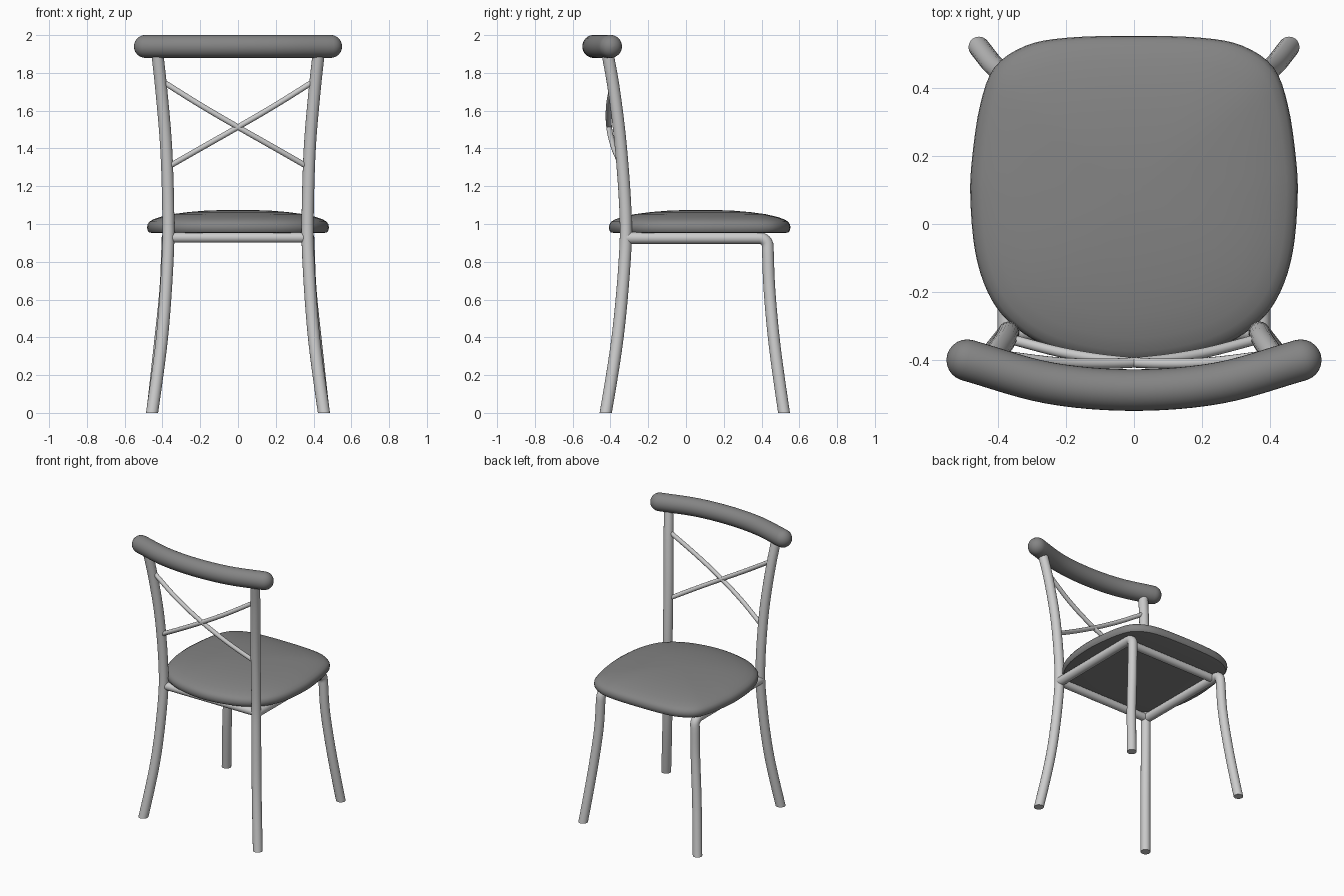
import bpy, bmesh, math
from mathutils import Vector

if "Cube" in bpy.data.objects:
    bpy.data.objects.remove(bpy.data.objects["Cube"])

dark = bpy.data.materials.new("dark_padding")
dark.diffuse_color = (0.23, 0.23, 0.23, 1)
dark.use_nodes = True
dark.node_tree.nodes["Principled BSDF"].inputs["Base Color"].default_value = dark.diffuse_color


def smooth_path(pts, steps=6, closed=False):
    """Catmull-Rom interpolation through the points."""
    p = [Vector(q) for q in pts]
    n = len(p)
    if closed:
        get = lambda i: p[i % n]
    else:
        ext = [2 * p[0] - p[1]] + p + [2 * p[-1] - p[-2]]
        get = lambda i: ext[i + 1]
    out = []
    for i in range(n if closed else n - 1):
        a, b, c, d = (get(i + k) for k in (-1, 0, 1, 2))
        for s in range(steps):
            t = s / steps
            out.append(0.5 * (2 * b + (c - a) * t + (2 * a - 5 * b + 4 * c - d) * t ** 2
                              + (3 * b - a - 3 * c + d) * t ** 3))
    return out if closed else out + [p[-1]]


def finish(name, bm):
    bmesh.ops.recalc_face_normals(bm, faces=bm.faces[:])
    me = bpy.data.meshes.new(name)
    bm.to_mesh(me)
    bm.free()
    ob = bpy.data.objects.new(name, me)
    bpy.context.collection.objects.link(ob)
    bpy.ops.object.select_all(action='DESELECT')
    ob.select_set(True)
    bpy.context.view_layer.objects.active = ob
    bpy.ops.object.shade_smooth_by_angle(angle=math.radians(40))
    return ob


def loft(bm, rings):
    """Skin a list of vertex rings."""
    n = len(rings[0])
    for a, b in zip(rings, rings[1:]):
        for i in range(n):
            j = (i + 1) % n
            bm.faces.new((a[i], a[j], b[j], b[i]))
    bm.faces.new(rings[0])
    bm.faces.new(rings[-1])


def tube(name, path, r, sides=20, round_ends=False, floor_cut=False):
    path = [Vector(p) for p in path]
    radii = [r] * len(path)
    if round_ends:
        angles = [math.radians(a) for a in (15, 30, 45, 60, 75, 88)]
        d0 = (path[0] - path[1]).normalized()
        d1 = (path[-1] - path[-2]).normalized()
        head = [path[0] + d0 * r * math.sin(a) for a in reversed(angles)]
        tail = [path[-1] + d1 * r * math.sin(a) for a in angles]
        caps = [r * math.cos(a) for a in angles]
        path, radii = head + path + tail, caps[::-1] + radii + caps
    bm = bmesh.new()
    rings, u = [], None
    for i, p in enumerate(path):
        t = (path[min(i + 1, len(path) - 1)] - path[max(i - 1, 0)]).normalized()
        if u is None:
            u = t.orthogonal()
        u = (u - t * u.dot(t)).normalized()
        v = t.cross(u)
        rings.append([bm.verts.new(p + radii[i] * (math.cos(a) * u + math.sin(a) * v))
                      for a in (2 * math.pi * k / sides for k in range(sides))])
    loft(bm, rings)
    if floor_cut:
        geom = bm.verts[:] + bm.edges[:] + bm.faces[:]
        res = bmesh.ops.bisect_plane(bm, geom=geom, plane_co=(0, 0, 0), plane_no=(0, 0, 1),
                                     clear_inner=True)
        edges = [e for e in res['geom_cut'] if isinstance(e, bmesh.types.BMEdge)]
        bmesh.ops.edgeloop_fill(bm, edges=edges)
    return finish(name, bm)


# Legs: one pair runs up into the backrest, the other bends into the side rails
for side, s in (("left", -1), ("right", 1)):
    post = [(0.464, -0.437, -0.04), (0.455, -0.425, 0), (0.402, -0.362, 0.4), (0.373, -0.325, 0.8),
            (0.369, -0.32, 1.05), (0.38, -0.344, 1.4), (0.405, -0.38, 1.7), (0.43, -0.42, 1.93)]
    tube(side + "_backrest_leg", smooth_path([(s * x, y, z) for x, y, z in post]),
         0.032, floor_cut=True)

    leg = [(0.464, 0.528, -0.04), (0.455, 0.519, 0), (0.416, 0.47, 0.35),
           (0.385, 0.442, 0.65), (0.375, 0.433, 0.87)]
    path = smooth_path([(s * x, y, z) for x, y, z in leg])
    for k in range(1, 7):
        a = math.radians(15 * k)
        path.append(Vector((s * 0.373, 0.388 + 0.045 * math.cos(a), 0.881 + 0.045 * math.sin(a))))
    path.append(Vector((s * 0.37, -0.315, 0.926)))
    tube(side + "_seat_leg_and_rail", path, 0.031, floor_cut=True)

# Cross rails under the seat
for name, y in (("backrest_side_rail", -0.315), ("open_side_rail", 0.36)):
    tube(name, [(-0.37, y, 0.928), (0.37, y, 0.928)], 0.027)

# Crossed backrest braces, bowed backwards
for name, s in (("brace_a", 1), ("brace_b", -1)):
    pts = [(-0.40, -0.385, 1.755), (-0.2, -0.408, 1.63), (0, -0.407, 1.513),
           (0.19, -0.382, 1.405), (0.365, -0.338, 1.305)]
    tube(name, smooth_path([(s * x, y, z) for x, y, z in pts]), 0.015, sides=14)

# Padded, curved top rail
arc = [(-0.49, -0.40, 1.94), (-0.25, -0.467, 1.94), (0, -0.488, 1.94),
       (0.25, -0.467, 1.94), (0.49, -0.40, 1.94)]
top_rail = tube("top_rail", smooth_path(arc), 0.061, sides=32, round_ends=True)
top_rail.data.materials.append(dark)

# Domed seat cushion
half = [(0.2, 0.547), (0.32, 0.523), (0.41, 0.46), (0.452, 0.35), (0.475, 0.2), (0.481, 0.08),
        (0.467, -0.08), (0.43, -0.2), (0.37, -0.285), (0.27, -0.353), (0.14, -0.393)]
outline = [(0, 0.553)] + half + [(0, -0.408)] + [(-x, y) for x, y in reversed(half)]
loop = smooth_path([(x, y, 0) for x, y in outline], steps=4, closed=True)
bm = bmesh.new()
rings = []
for k, z in ((0.6, 0.953), (0.95, 0.953), (0.98, 0.956), (0.995, 0.967), (1, 0.982), (0.995, 0.998),
             (0.975, 1.012), (0.93, 1.025), (0.85, 1.038), (0.72, 1.052), (0.55, 1.063),
             (0.35, 1.071), (0.1, 1.075)):
    rings.append([bm.verts.new((p.x * k, 0.08 + (p.y - 0.08) * k, z)) for p in loop])
loft(bm, rings)
finish("seat", bm).data.materials.append(dark)
